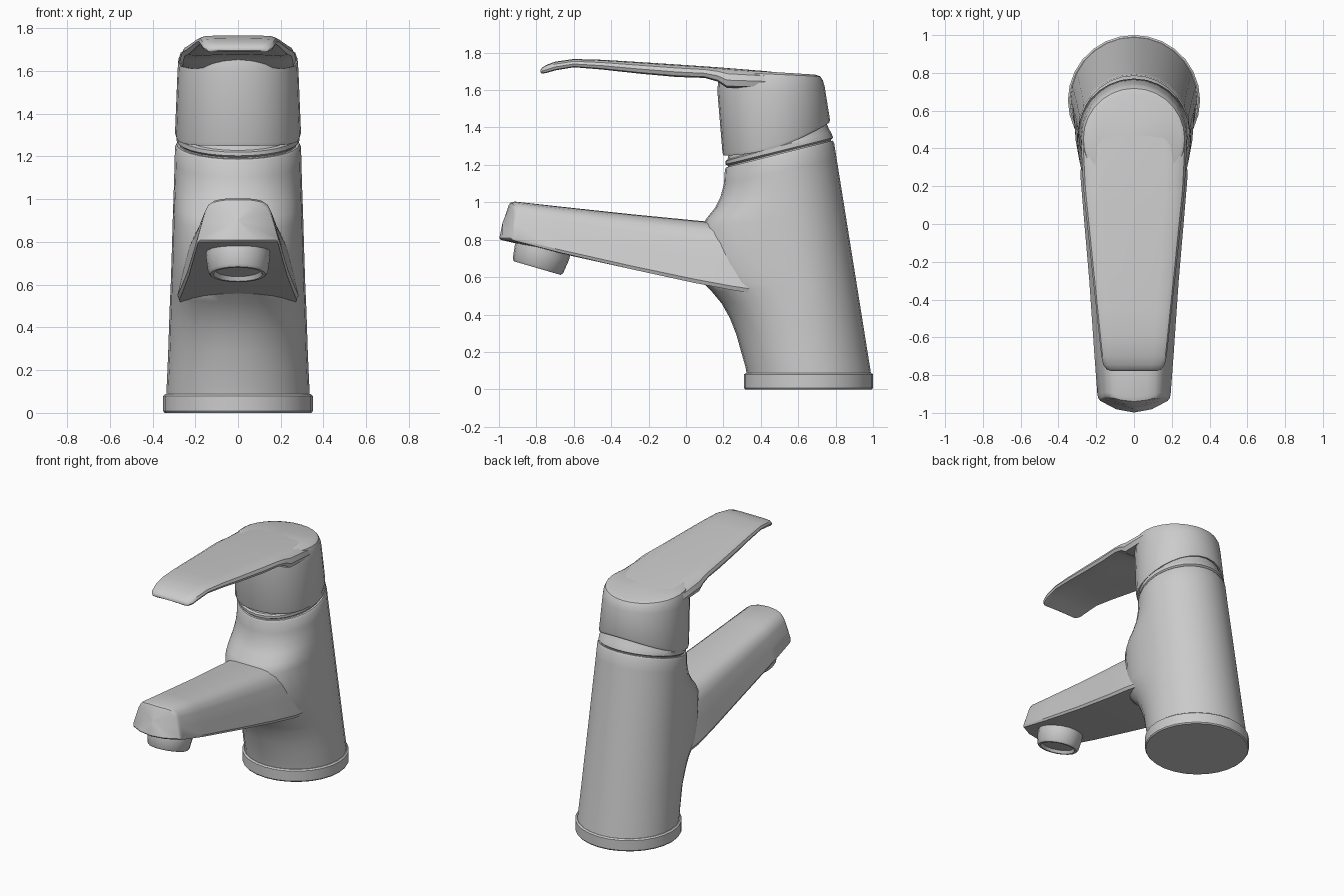
import bpy, math
from mathutils import Vector


def loft(name, rings, angle=35):
    """Skin a list of equal-length point rings and close both ends."""
    n = len(rings[0])
    verts = [p for r in rings for p in r]
    faces = [tuple(range(n))]
    for k in range(len(rings) - 1):
        for i in range(n):
            j = (i + 1) % n
            faces.append((k * n + i, (k + 1) * n + i, (k + 1) * n + j, k * n + j))
    faces.append(tuple((len(rings) - 1) * n + i for i in reversed(range(n))))
    mesh = bpy.data.meshes.new(name)
    mesh.from_pydata(verts, [], faces)
    obj = bpy.data.objects.new(name, mesh)
    bpy.context.collection.objects.link(obj)
    bpy.ops.object.select_all(action='DESELECT')
    obj.select_set(True)
    bpy.context.view_layer.objects.active = obj
    # consistent outward normals
    bpy.ops.object.mode_set(mode='EDIT')
    bpy.ops.mesh.select_all(action='SELECT')
    bpy.ops.mesh.normals_make_consistent(inside=False)
    bpy.ops.object.mode_set(mode='OBJECT')
    bpy.ops.object.shade_smooth_by_angle(angle=math.radians(angle))
    return obj


def oval(yf, zf, yb, zb, w, nf=2.0, p=1.0, n=28):
    """Tilted ring: round back, super-elliptic front, from (yf, zf) to (yb, zb)."""
    yc = max(yb - w, (yf + yb) / 2)
    pts = []
    for i in range(n):
        a = 2 * math.pi * i / n
        s, c = math.sin(a), math.cos(a)
        e = 1.0 if c > 0 else 2 / nf
        x = w * math.copysign(abs(s) ** e, s)
        y = yc + (yb - yc) * c if c > 0 else yc - (yc - yf) * abs(c) ** e
        t = min(max((y - yf) / (yb - yf), 0), 1)
        pts.append((x, y, zf + (zb - zf) * t ** p))
    return pts


def section(profile, yt, zt, yb, zb, w, bow=0.0):
    """Cross-section from a half profile of (width, height) fractions, mirrored."""
    full = profile + [(-x, h) for x, h in reversed(profile[1:-1])]
    return [(w * x, yb + (yt - yb) * h + bow * x * x, zb + (zt - zb) * h)
            for x, h in full]


# base ring
loft("base_ring", [oval(1.0 - 0.69 - d, z, 1.0 + d, z, 0.35 + d)
                   for z, d in [(0, -.006), (.008, 0), (.08, 0), (.088, -.01)]])

# leaning body, its front swelling out into the spout
front = [  # front y, front z, half width, front squareness
    (.325, .08, .335, 2), (.318, .12, .334, 2), (.295, .2, .33, 2), (.27, .29, .326, 2),
    (.235, .38, .323, 2.1), (.19, .46, .32, 2.2), (.14, .52, .317, 2.4),
    (.10, .56, .315, 2.5), (.08, .7, .31, 2.5), (.08, .86, .305, 2.6),
    (.11, .915, .303, 2.5), (.155, .97, .301, 2.3), (.185, 1.03, .299, 2.1),
    (.203, 1.1, .297, 2), (.208, 1.175, .295, 2), (.215, 1.187, .288, 2)]
body = []
for y, z, w, sq in front:
    t = (z - .08) / (1.187 - .08)
    body.append(oval(y, z, .99 - .2 * t - (.006 if z > 1.18 else 0),
                     .08 + 1.25 * t, w, sq))
loft("body", body)

# spout: arched top, flared sides, flat underside
spout_half = [(0, 1), (.35, .99), (.55, .95), (.7, .85), (.78, .7),
              (.87, .4), (.97, .06), (.94, 0), (.5, 0), (0, 0)]
spout = [  # top y, top z, bottom y, bottom z, half width, bow of the nose
    (-.975, .905, -.98, .895, .01, 0), (-.948, .985, -.998, .808, .19, .07),
    (-.94, .997, -.99, .799, .196, .07), (-.915, 1.004, -.96, .792, .2, .06),
    (-.7, .98, -.7, .733, .217, .02), (-.3, .937, -.3, .644, .244, 0),
    (.05, .903, .05, .568, .275, 0), (.25, .885, .25, .53, .292, 0),
    (.45, .87, .45, .5, .285, 0)]
loft("spout", [section(spout_half, *s) for s in spout])

# outlet nozzle, square to the spout underside, with a recessed screen
axis = Vector((0, .28, .96)).normalized()
across = Vector((0, .96, -.28)).normalized()
start = Vector((0, -.795, .648))
nozzle = []
for h, r in [(.02, .105), (0, .115), (0, .13), (.012, .14), (.085, .15), (.13, .15)]:
    nozzle.append([start + axis * h + across * (r * math.cos(a)) +
                   Vector((r * math.sin(a), 0, 0))
                   for a in [2 * math.pi * i / 20 for i in range(20)]])
loft("outlet_nozzle", nozzle)

# collar between body and handle
loft("collar", [oval(.225, 1.17, .775, 1.31, .275), oval(.225, 1.195, .775, 1.335, .275),
                oval(.21, 1.203, .787, 1.345, .287), oval(.21, 1.22, .775, 1.375, .287),
                oval(.222, 1.228, .765, 1.39, .275), oval(.235, 1.29, .735, 1.46, .262)])

# handle cap with a lower rim that sweeps up at the back
loft("handle_cap", [oval(.22, 1.255, .75, 1.43, .275, 2.1, 2),
                    oval(.2, 1.25, .765, 1.425, .29, 2.1, 2),
                    oval(.195, 1.265, .77, 1.44, .295, 2.1, 2),
                    oval(.168, 1.59, .742, 1.615, .283, 2.1),
                    oval(.172, 1.66, .733, 1.65, .279, 2.1),
                    oval(.185, 1.698, .718, 1.673, .268, 2.1),
                    oval(.21, 1.712, .69, 1.683, .248, 2.1)])

# flat lever reaching forward, tip turned down
lever_half = [(0, 1), (.6, .99), (.85, .93), (.96, .72), (1, .4),
              (.96, .1), (.8, 0), (.4, .08), (0, .12)]
lever = [  # y, top z, bottom z, half width
    (-.778, 1.707, 1.695, .12), (-.77, 1.72, 1.688, .145), (-.745, 1.735, 1.692, .163),
    (-.7, 1.752, 1.705, .173), (-.6, 1.766, 1.722, .184), (-.45, 1.762, 1.71, .2),
    (-.25, 1.75, 1.688, .222), (-.05, 1.737, 1.67, .243), (.1, 1.727, 1.665, .259),
    (.17, 1.722, 1.645, .266), (.22, 1.718, 1.61, .27), (.42, 1.702, 1.61, .28),
    (.6, 1.682, 1.61, .2)]
loft("lever", [section(lever_half, y, zt, y, zb, w) for y, zt, zb, w in lever])
